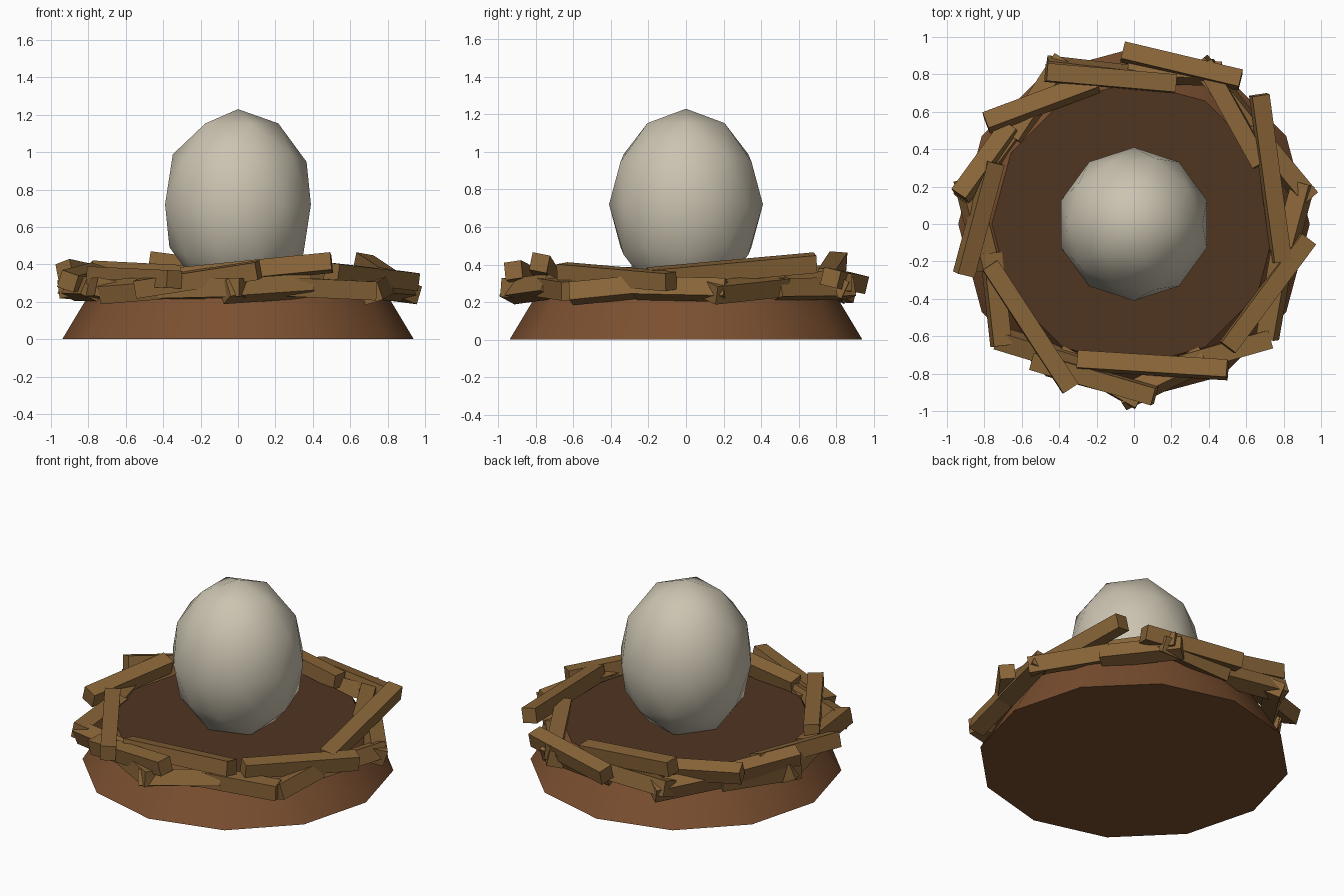
import bpy, math, random
from mathutils import Vector, Matrix

if "Cube" in bpy.data.objects:
    bpy.data.objects.remove(bpy.data.objects["Cube"])

random.seed(4)


def material(name, rgb):
    m = bpy.data.materials.new(name)
    m.diffuse_color = (*rgb, 1)
    m.use_nodes = True
    m.node_tree.nodes["Principled BSDF"].inputs["Base Color"].default_value = m.diffuse_color
    return m


BARK = material("bark", (0.25, 0.13, 0.04))
EARTH = material("earth", (0.20, 0.08, 0.03))
LINING = material("lining", (0.08, 0.035, 0.015))
SHELL = material("shell", (0.60, 0.55, 0.44))


def smooth(obj, degrees):
    bpy.ops.object.select_all(action='DESELECT')
    obj.select_set(True)
    bpy.context.view_layer.objects.active = obj
    bpy.ops.object.shade_smooth_by_angle(angle=math.radians(degrees))


def stick(name, a, b, thick=0.1, roll=0.0):
    """Square twig running from point a to point b."""
    a, b = Vector(a), Vector(b)
    d = b - a
    x = d.normalized()
    y = Vector((0, 0, 1)).cross(x).normalized()
    rot = Matrix((x, y, x.cross(y))).transposed()
    bpy.ops.mesh.primitive_cube_add(size=1)
    o = bpy.context.object
    o.name = name
    o.data.materials.append(BARK)
    o.matrix_world = (Matrix.Translation((a + b) / 2) @ rot.to_4x4()
                      @ Matrix.Rotation(roll, 4, 'X')
                      @ Matrix.Diagonal((d.length, thick, thick, 1)))


# Nest base: tapered twelve-sided mound with a darker floor on top
bpy.ops.mesh.primitive_cone_add(vertices=12, radius1=0.94, radius2=0.76, depth=0.3,
                                location=(0, 0, 0.15))
base = bpy.context.object
base.name = "nest_base"
base.data.materials.append(EARTH)
base.data.materials.append(LINING)
for p in base.data.polygons:
    if p.normal.z > 0.9:
        p.material_index = 1
smooth(base, 35)

# Egg
bpy.ops.mesh.primitive_ico_sphere_add(subdivisions=2, radius=0.41, location=(0, 0, 0.72))
egg = bpy.context.object
egg.name = "egg"
egg.scale.z = 0.51 / 0.41
egg.data.materials.append(SHELL)
smooth(egg, 60)

# Lower ring of twigs, each skewed off the tangent
COUNT = 14
for i in range(COUNT):
    t = 2 * math.pi * i / COUNT + random.uniform(-0.06, 0.06)
    skew = math.radians(random.uniform(12, 24)) * (1 if i % 2 else -1)
    c = Vector((0.84 * math.cos(t), 0.84 * math.sin(t), 0.27))
    h = t + math.pi / 2 + skew
    d = Vector((math.cos(h), math.sin(h), random.uniform(-0.1, 0.1))) * 0.25
    stick(f"lower_twig_{i + 1}", c - d, c + d, 0.1, random.uniform(-0.5, 0.5))

# Upper ring of longer twigs laid over the first
UPPER = [
    ((-0.47, 0.81, 0.42), (0.22, 0.75, 0.33)),
    ((-0.06, 0.92, 0.30), (0.57, 0.77, 0.33)),
    ((0.38, 0.86, 0.30), (0.68, 0.32, 0.34)),
    ((0.67, 0.69, 0.41), (0.79, -0.20, 0.33)),
    ((0.93, -0.08, 0.31), (0.50, -0.66, 0.36)),
    ((0.50, -0.78, 0.41), (-0.30, -0.73, 0.33)),
    ((0.11, -0.92, 0.37), (-0.54, -0.73, 0.27)),
    ((-0.34, -0.88, 0.32), (-0.77, -0.22, 0.34)),
    ((-0.91, -0.27, 0.31), (-0.75, 0.33, 0.35)),
    ((-0.93, 0.15, 0.37), (-0.66, 0.52, 0.31)),
    ((-0.79, 0.54, 0.36), (-0.20, 0.76, 0.33)),
]
for i, (a, b) in enumerate(UPPER):
    stick(f"upper_twig_{i + 1}", a, b, 0.095, random.uniform(-0.4, 0.4))
